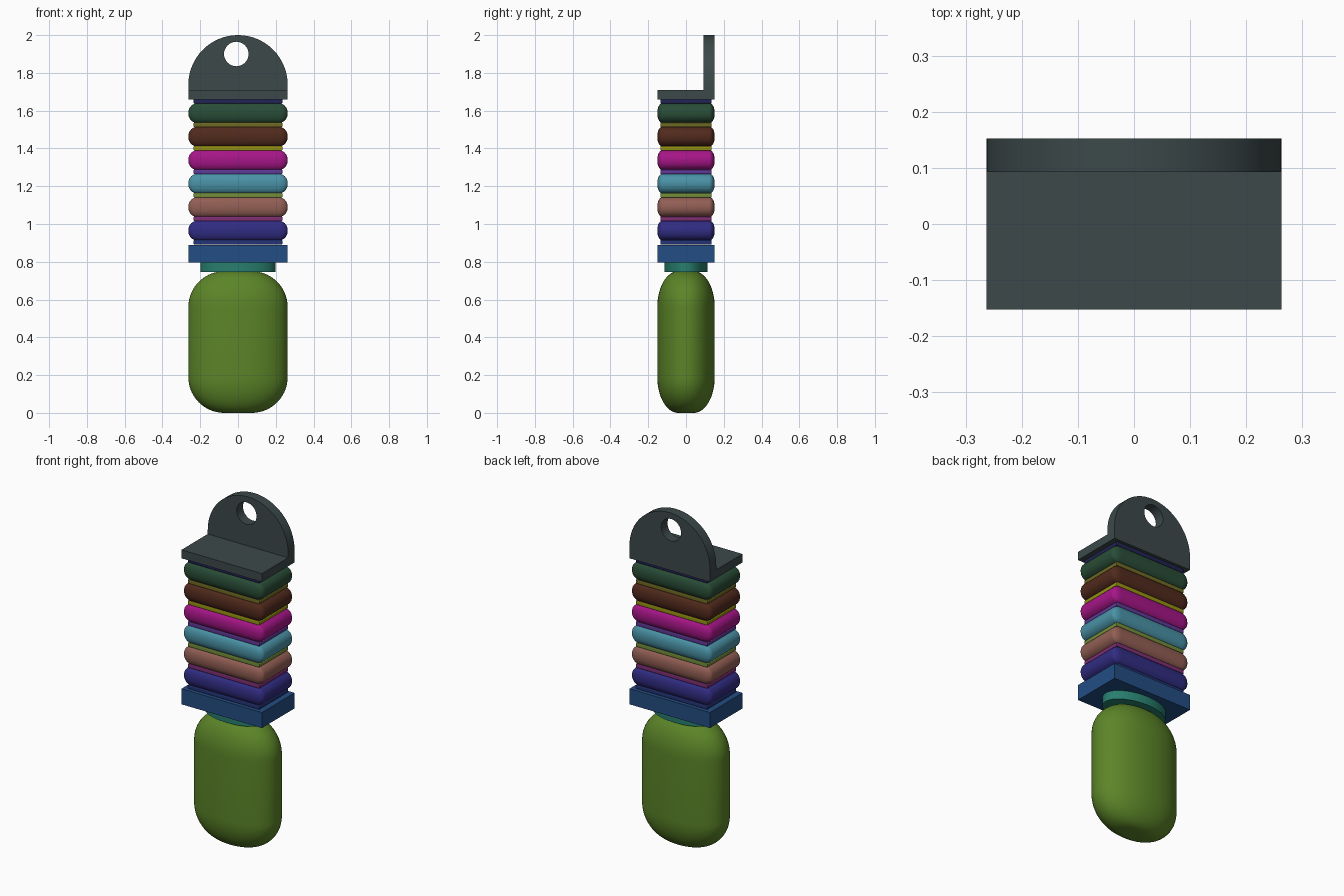
import bpy, bmesh, math

if "Cube" in bpy.data.objects:
    bpy.data.objects.remove(bpy.data.objects["Cube"])

HX, HY = 0.263, 0.152      # half width and half depth
SQ = HY / HX               # depth squash shared by all parts


def finish(name, bm, color, smooth=True):
    bmesh.ops.recalc_face_normals(bm, faces=bm.faces[:])
    me = bpy.data.meshes.new(name)
    bm.to_mesh(me)
    bm.free()
    ob = bpy.data.objects.new(name, me)
    bpy.context.collection.objects.link(ob)
    mat = bpy.data.materials.new(name + "_colour")
    mat.diffuse_color = [(c / 255) ** 2.2 for c in color] + [1]
    mat.use_nodes = True
    mat.node_tree.nodes["Principled BSDF"].inputs["Base Color"].default_value = mat.diffuse_color
    me.materials.append(mat)
    if smooth:
        bpy.ops.object.select_all(action='DESELECT')
        ob.select_set(True)
        bpy.context.view_layer.objects.active = ob
        bpy.ops.object.shade_smooth_by_angle(angle=math.radians(35))
    return ob


def block(name, half, z0, z1, color, radius=0.0):
    """Square block, optionally rounded, then squashed in depth."""
    bm = bmesh.new()
    bmesh.ops.create_cube(bm, size=1)
    for v in bm.verts:
        v.co = (v.co.x * 2 * half, v.co.y * 2 * half, v.co.z * (z1 - z0) + (z0 + z1) / 2)
    if radius:
        bmesh.ops.bevel(bm, geom=bm.edges[:], offset=radius, segments=8,
                        profile=0.5, affect='EDGES')
    for v in bm.verts:
        v.co.y *= SQ
    return finish(name, bm, color, radius > 0)


def oval_loft(name, profile, color, power=2.0, n=64):
    """Stack oval rings from (half width, z) pairs and cap both ends."""
    bm = bmesh.new()
    rings = []
    for r, z in profile:
        ring = []
        for i in range(n):
            a = 2 * math.pi * i / n
            c, s = math.cos(a), math.sin(a)
            x = math.copysign(abs(c) ** (2 / power), c)
            y = math.copysign(abs(s) ** (2 / power), s)
            ring.append(bm.verts.new((r * x, r * SQ * y, z)))
        rings.append(ring)
    for a, b in zip(rings, rings[1:]):
        for i in range(n):
            j = (i + 1) % n
            bm.faces.new((a[i], a[j], b[j], b[i]))
    bm.faces.new(rings[0])
    bm.faces.new(rings[-1])
    return finish(name, bm, color)


# Rounded lower bulb
R = 0.19
corner = [(math.sin(t), math.cos(t)) for t in (math.pi / 2 * i / 14 for i in range(15))]
lower = [(HX - R + R * s, R - R * c) for s, c in corner]
upper = [(r, 0.75 - z) for r, z in reversed(lower)]
oval_loft("bulb", [(0.03, 0.0)] + lower + upper + [(0.03, 0.75)], (92, 132, 44), 2.12)

# Oval collar and base block
oval_loft("collar", [(0.198, 0.745), (0.198, 0.797)], (44, 125, 110))
block("base_block", HX, 0.797, 0.889, (40, 78, 130))

# Bellows: rounded ribs with thin necks between them
ribs = [(52, 48, 130), (145, 95, 85), (75, 145, 165), (165, 28, 135), (82, 46, 34), (45, 78, 58)]
necks = [(40, 55, 120), (125, 50, 115), (115, 140, 60), (95, 60, 150),
         (150, 145, 25), (110, 105, 40), (38, 40, 85)]
PITCH = 0.1244
for i, col in enumerate(ribs):
    z = 0.965 + i * PITCH
    block(f"rib_{i + 1}", HX, z - 0.053, z + 0.053, col, 0.05)
for i, col in enumerate(necks):
    z = 0.965 + (i - 0.5) * PITCH
    block(f"neck_{i + 1}", 0.235, z - 0.012, z + 0.012, col, 0.006)

# Hanging bracket: flat plate plus arched tab with a hole
GREY = (62, 74, 75)
block("bracket_plate", HX, 1.66, 1.71, GREY)

cu = bpy.data.curves.new("tab_outline", 'CURVE')
cu.dimensions = '2D'
cu.fill_mode = 'BOTH'
cu.extrude = 0.0295
arch = [(HX * math.cos(math.pi * i / 32), 1.737 + HX * math.sin(math.pi * i / 32)) for i in range(33)]
hole = [(-0.009 + 0.065 * math.cos(math.pi * i / 16), 1.90 + 0.065 * math.sin(math.pi * i / 16))
        for i in range(32)]
for pts in ([(HX, 1.71)] + arch + [(-HX, 1.71)], hole):
    sp = cu.splines.new('POLY')
    sp.points.add(len(pts) - 1)
    for p, (x, z) in zip(sp.points, pts):
        p.co = (x, z, 0, 1)
    sp.use_cyclic_u = True
helper = bpy.data.objects.new("tab_outline", cu)
bpy.context.collection.objects.link(helper)
bpy.context.view_layer.update()
tab_mesh = bpy.data.meshes.new_from_object(
    helper.evaluated_get(bpy.context.evaluated_depsgraph_get()))
bpy.data.objects.remove(helper)
bm = bmesh.new()
bm.from_mesh(tab_mesh)
bmesh.ops.remove_doubles(bm, verts=bm.verts[:], dist=0.0001)
for v in bm.verts:
    x, z, d = v.co
    v.co = (x, HY - 0.0295 + d, z)
finish("bracket_tab", bm, GREY)
